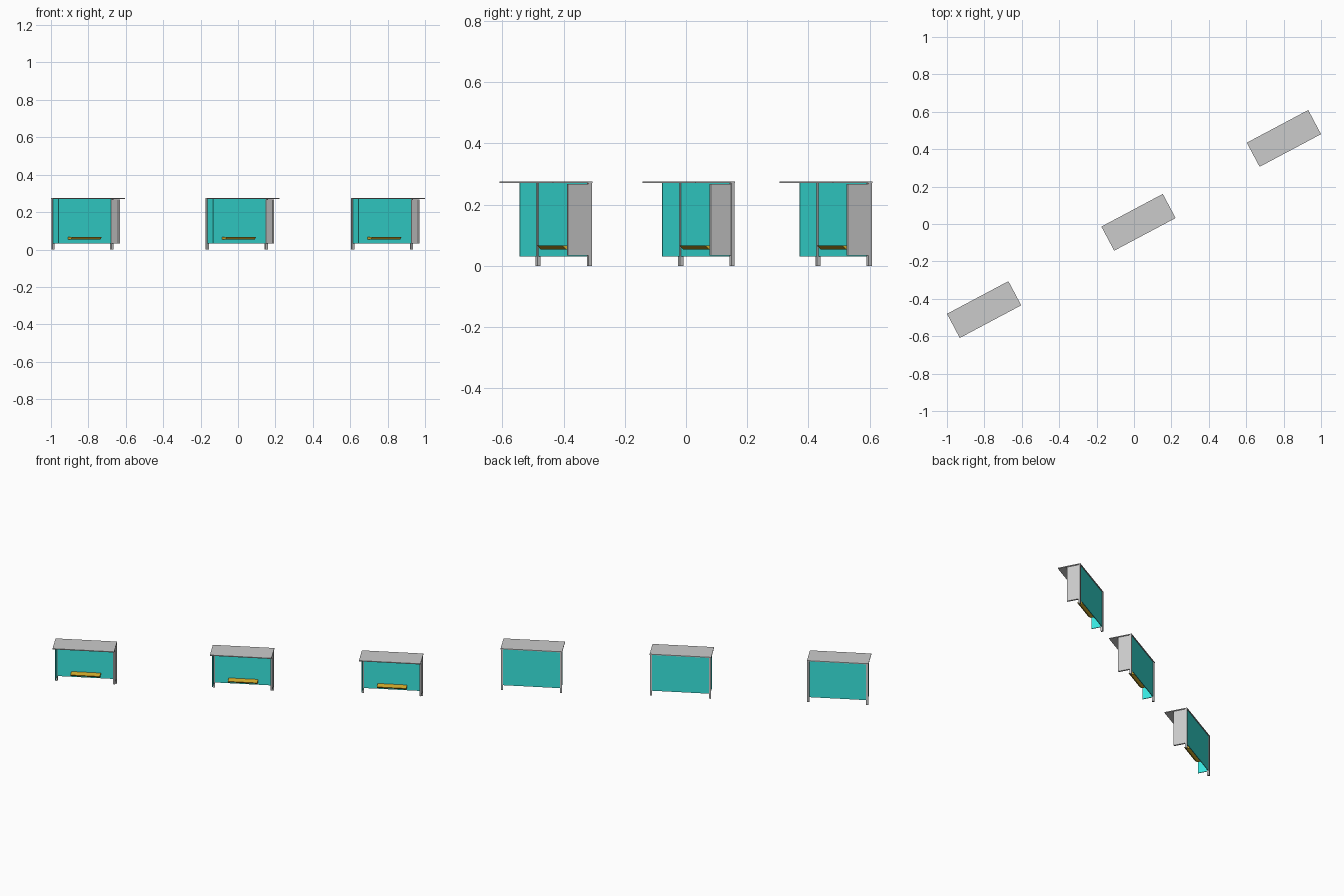
import bpy, bmesh
from math import radians
from mathutils import Matrix

if "Cube" in bpy.data.objects:
    bpy.data.objects.remove(bpy.data.objects["Cube"])

ANGLE = radians(28)
CENTRES = [(-0.8015, -0.4575), (0.024, 0.009), (0.8015, 0.4575)]


def material(name, rgb):
    m = bpy.data.materials.new(name)
    m.diffuse_color = (*rgb, 1)
    m.use_nodes = True
    m.node_tree.nodes["Principled BSDF"].inputs["Base Color"].default_value = m.diffuse_color
    return m


teal = material("teal_panel", (0.04, 0.8, 0.74))
wood = material("bench_wood", (0.8, 0.5, 0.03))


def box(name, lo, hi, place, mat=None, front_inset=0.0):
    """Box from lo to hi; front_inset pulls the lower front edge backwards."""
    bm = bmesh.new()
    bmesh.ops.create_cube(bm, size=1)
    for v in bm.verts:
        bottom_front = v.co.z < 0 and v.co.y < 0
        v.co = [hi[i] if v.co[i] > 0 else lo[i] for i in range(3)]
        if bottom_front:
            v.co.y += front_inset
    me = bpy.data.meshes.new(name)
    bm.to_mesh(me)
    bm.free()
    if mat:
        me.materials.append(mat)
    ob = bpy.data.objects.new(name, me)
    ob.matrix_world = place
    bpy.context.collection.objects.link(ob)
    return ob


POST_X, POST_Y, R = 0.1785, 0.0655, 0.0063

for n, (cx, cy) in enumerate(CENTRES, 1):
    place = Matrix.Translation((cx, cy, 0)) @ Matrix.Rotation(ANGLE, 4, 'Z')

    # flat roof
    box(f"roof_{n}", (-0.186, -0.073, 0.270), (0.186, 0.073, 0.275), place)

    # rear posts
    for side, s in (("left", -1), ("right", 1)):
        x = s * POST_X
        box(f"{side}_post_{n}", (x - R, POST_Y - R, 0), (x + R, POST_Y + R, 0.270), place)

    # back wall and short left wall
    box(f"back_wall_{n}", (-POST_X + R, POST_Y - 0.002, 0.031),
        (POST_X - R, POST_Y + 0.002, 0.270), place, teal)
    box(f"left_wall_{n}", (-POST_X - 0.002, POST_Y - 0.068, 0.031),
        (-POST_X + 0.002, POST_Y - R, 0.270), place, teal)

    # display board on the right side
    box(f"display_board_{n}", (POST_X - 0.005, POST_Y - 0.081, 0.033),
        (POST_X + 0.005, POST_Y - R, 0.268), place)

    # bench with undercut front
    box(f"bench_{n}", (-0.089, 0.013, 0.053), (0.089, POST_Y - 0.002, 0.066),
        place, wood, front_inset=0.015)
